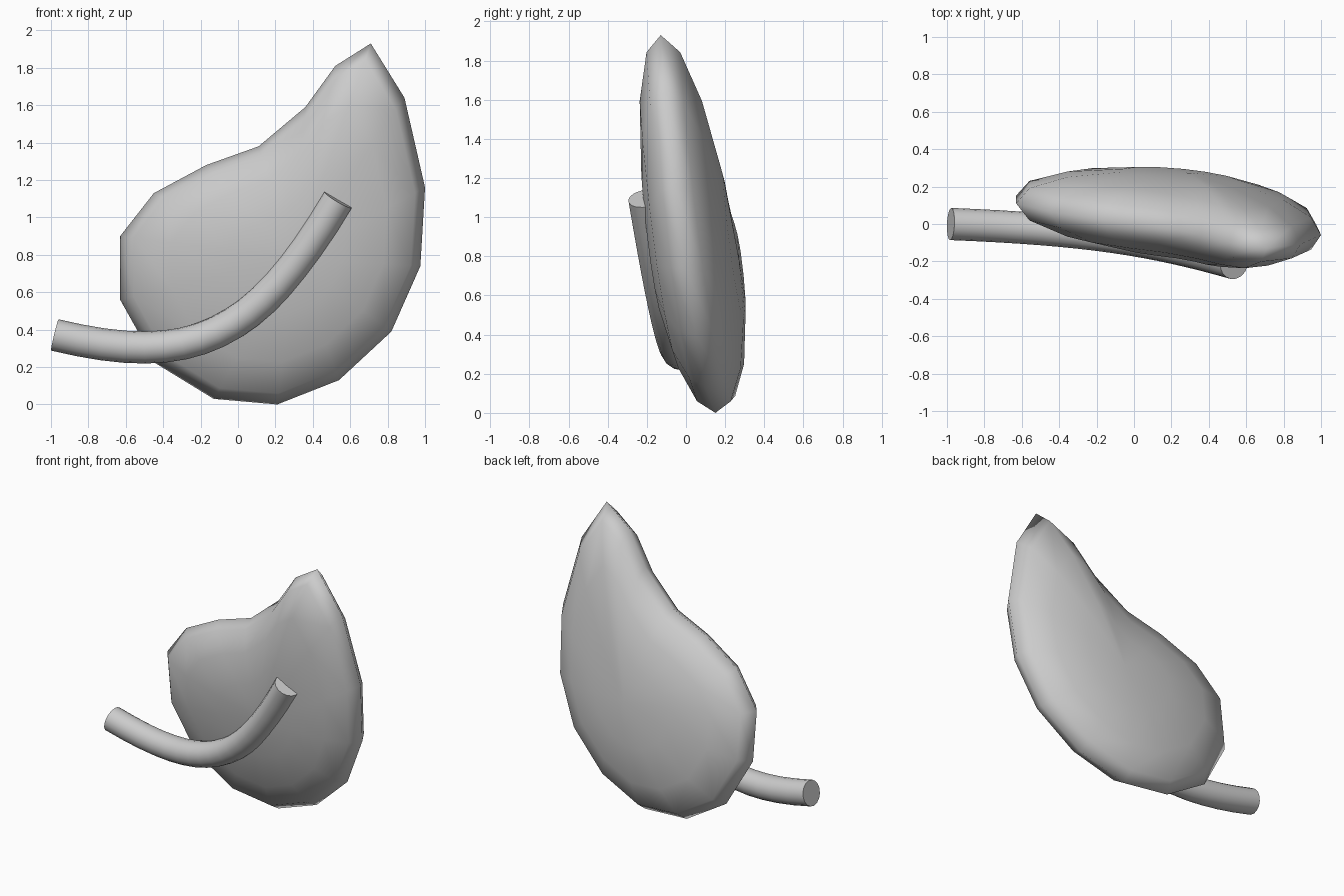
import bpy, bmesh, math
from mathutils import Vector

if "Cube" in bpy.data.objects:
    bpy.data.objects.remove(bpy.data.objects["Cube"])

# Leaf-shaped body: front outline (x, z), puffed up on a leaning mid-plane
OUTLINE = [(.71, 1.93), (.89, 1.64), (1.0, 1.16), (.975, .74), (.82, .39), (.54, .13),
           (.21, 0), (-.13, .03), (-.44, .22), (-.63, .56), (-.63, .90), (-.45, 1.13),
           (-.17, 1.28), (.11, 1.38), (.36, 1.59), (.52, 1.81)]
CX, CZ, HALF = .30, .78, .225


def body_point(bm, x, z, offset):
    return bm.verts.new((x, .168 - .084 * x - .123 * z + offset, z))


bm = bmesh.new()
rings = []
for i in range(-3, 4):
    a = i * math.pi / 8
    s = math.cos(a)
    rings.append([body_point(bm, CX + (x - CX) * s, CZ + (z - CZ) * s, HALF * math.sin(a))
                  for x, z in OUTLINE])
front = body_point(bm, CX, CZ, -HALF)
back = body_point(bm, CX, CZ, HALF)
n = len(OUTLINE)
for k in range(n):
    j = (k + 1) % n
    for r0, r1 in zip(rings, rings[1:]):
        bm.faces.new((r0[k], r0[j], r1[j], r1[k]))
    bm.faces.new((front, rings[0][j], rings[0][k]))
    bm.faces.new((back, rings[-1][k], rings[-1][j]))
bmesh.ops.recalc_face_normals(bm, faces=bm.faces)
for f in bm.faces:
    f.smooth = True
mesh = bpy.data.meshes.new("leaf_body")
bm.to_mesh(mesh)
bm.free()
bpy.context.collection.objects.link(bpy.data.objects.new("leaf_body", mesh))

# Curved stem lying across the front
curve = bpy.data.curves.new("stem", 'CURVE')
curve.dimensions = '3D'
curve.bevel_depth = .086
curve.bevel_resolution = 6
curve.resolution_u = 16
curve.use_fill_caps = True
spline = curve.splines.new('BEZIER')
spline.bezier_points.add(1)
start, h1 = Vector((-.98, 0, .372)), Vector((-.24, -.03, .193))
end, h2 = Vector((.535, -.21, 1.095)), Vector((.094, -.085, .352))
for p, co, left, right in ((spline.bezier_points[0], start, 2 * start - h1, h1),
                           (spline.bezier_points[1], end, h2, 2 * end - h2)):
    p.handle_left_type = p.handle_right_type = 'FREE'
    p.co, p.handle_left, p.handle_right = co, left, right
stem = bpy.data.objects.new("stem", curve)
bpy.context.collection.objects.link(stem)
bpy.ops.object.select_all(action='DESELECT')
stem.select_set(True)
bpy.context.view_layer.objects.active = stem
bpy.ops.object.convert(target='MESH')
# Weld the caps to the tube
stem = bpy.context.object
bm = bmesh.new()
bm.from_mesh(stem.data)
bmesh.ops.remove_doubles(bm, verts=bm.verts, dist=1e-4)
bmesh.ops.recalc_face_normals(bm, faces=bm.faces)
bm.to_mesh(stem.data)
bm.free()
bpy.ops.object.shade_smooth_by_angle(angle=math.radians(40))
